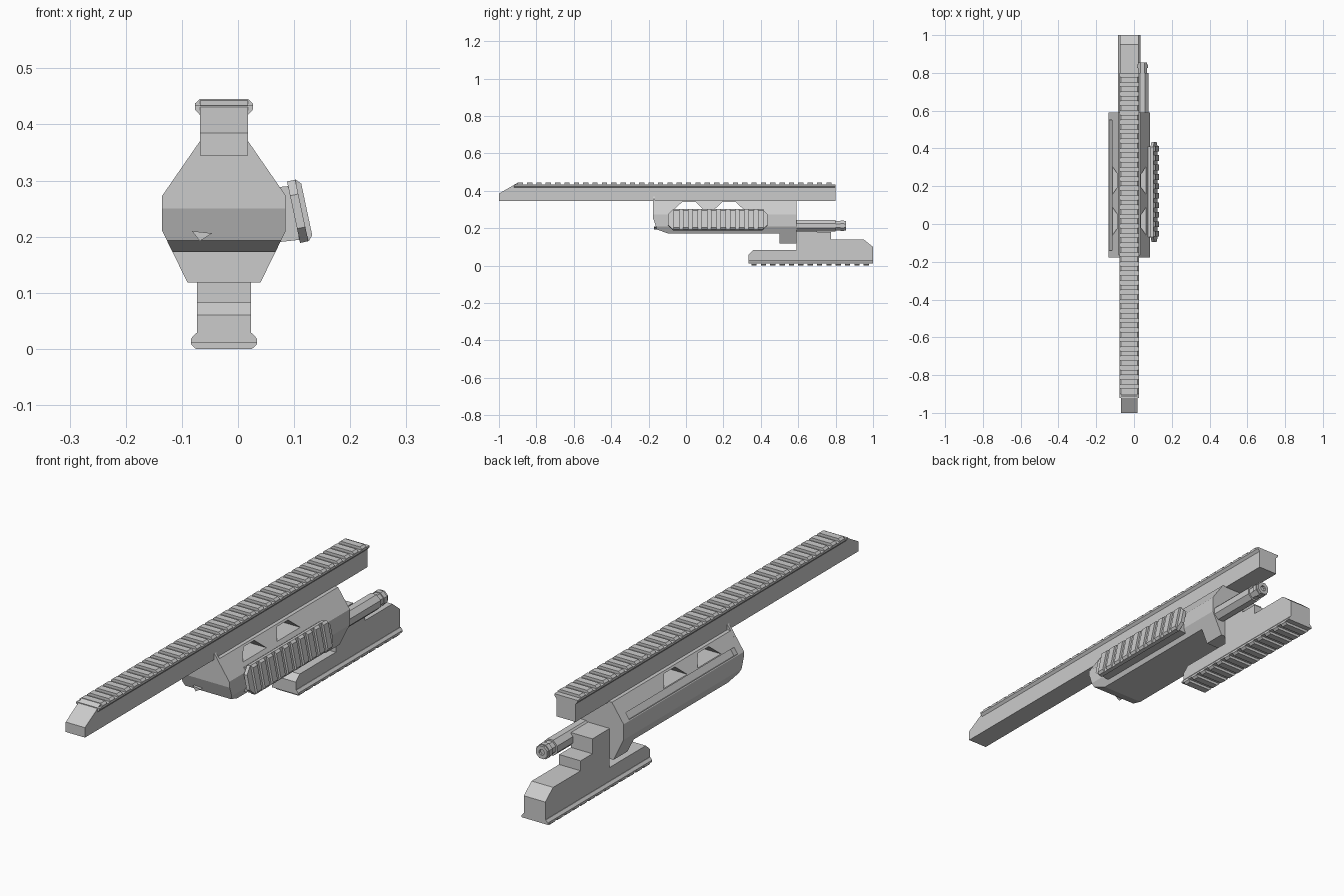
import bpy, bmesh, math
from mathutils import Matrix, Vector

if "Cube" in bpy.data.objects:
    bpy.data.objects.remove(bpy.data.objects["Cube"])

CX = -0.025  # centre line of the rails and the housing


def frame(u, v, w, origin):
    m = Matrix((u, v, w)).transposed().to_4x4()
    m.translation = Vector(origin)
    return m


XZ = frame((1, 0, 0), (0, 0, 1), (0, 1, 0), (0, 0, 0))  # profile in xz, extrude along y
YZ = frame((0, 1, 0), (0, 0, 1), (1, 0, 0), (0, 0, 0))  # profile in yz, extrude along x


def add_prism(bm, pts, a, b, m):
    lo = [bm.verts.new(m @ Vector((p[0], p[1], a))) for p in pts]
    hi = [bm.verts.new(m @ Vector((p[0], p[1], b))) for p in pts]
    bm.faces.new(lo)
    bm.faces.new(hi[::-1])
    for i in range(len(pts)):
        j = (i + 1) % len(pts)
        bm.faces.new((lo[i], lo[j], hi[j], hi[i]))


def finish(name, bm):
    bmesh.ops.recalc_face_normals(bm, faces=bm.faces)
    me = bpy.data.meshes.new(name)
    bm.to_mesh(me)
    bm.free()
    ob = bpy.data.objects.new(name, me)
    bpy.context.collection.objects.link(ob)
    return ob


def prism(name, pts, a, b, m=XZ):
    bm = bmesh.new()
    add_prism(bm, pts, a, b, m)
    return finish(name, bm)


def sym(half, c=0.0):
    """Mirror a half profile given as (offset, height) about c."""
    return [(c - x, z) for x, z in half] + [(c + x, z) for x, z in reversed(half)]


def boolean(ob, cutter, op):
    mod = ob.modifiers.new(op.title(), 'BOOLEAN')
    mod.operation, mod.solver, mod.object = op, 'EXACT', cutter
    cutter.hide_render = True
    cutter.hide_set(True)


def toothed_flange(name, m, w, y0, y1, t0, count, pitch=0.05, tooth=0.028, base=True):
    """Accessory rail: a chamfered flange with a row of cross teeth."""
    n = w - 0.009
    bm = bmesh.new()
    if base:
        add_prism(bm, sym([(n, -0.028), (w, -0.018), (w, -0.011)]), y0, y1, m)
    for i in range(count):
        y = t0 + i * pitch
        add_prism(bm, sym([(w, -0.0115), (w, -0.008), (n, 0)]), y, y + tooth, m)
    return finish(name, bm)


# Top rail: beam with a sloped nose, flange and teeth
prism("top_rail_beam", [(-1, 0.345), (-1, 0.385), (-0.9, 0.443), (-0.88, 0.443), (-0.88, 0.434),
                        (0.8, 0.434), (0.8, 0.345)], CX - 0.043, CX + 0.043, YZ)
top = frame((1, 0, 0), (0, 0, 1), (0, 1, 0), (CX, 0, 0.445))
toothed_flange("top_rail_flange", top, 0.052, -0.92, 0.8, -0.9, 34)

# Bottom rail: stepped foot with flange and teeth underneath
prism("bottom_rail_foot", [(0.335, 0.012), (0.335, 0.06), (0.36, 0.083), (0.59, 0.083), (0.59, 0.18),
                           (0.775, 0.18), (0.775, 0.14), (0.95, 0.14), (1, 0.1), (1, 0.012)],
      CX - 0.048, CX + 0.048, YZ)
low = frame((-1, 0, 0), (0, 0, -1), (0, 1, 0), (CX, 0, 0.003 - 0.003))
toothed_flange("bottom_rail_flange", low, 0.059, 0.335, 1, 0.35, 13)

# Bracket joining the foot to the back of the housing
prism("rear_bracket", [(0.58, 0.13), (0.58, 0.24), (0.7, 0.24), (0.7, 0.15), (0.67, 0.13)],
      CX - 0.048, CX + 0.048, YZ)

# Housing: faceted section trimmed to its side outline
housing = prism("housing", sym([(0.065, 0.118), (0.11, 0.21), (0.11, 0.273), (0.058, 0.348)], CX),
                -0.2, 0.59)
outline = prism("housing_outline_cutter",
                [(-0.175, 0.4), (0.7, 0.4), (0.7, 0.1), (0.5, 0.1), (0.5, 0.173),
                 (-0.1, 0.173), (-0.155, 0.193), (-0.175, 0.25)], -0.3, 0.3, YZ)
boolean(housing, outline, 'INTERSECT')

# Two trapezoid windows through the housing
for i, y in enumerate((0.015, 0.23)):
    win = prism(f"window_cutter_{i}", [(y - 0.075, 0.303), (y - 0.035, 0.341),
                                       (y + 0.035, 0.341), (y + 0.075, 0.303)], -0.3, 0.3, YZ)
    boolean(housing, win, 'DIFFERENCE')

# Long groove on the left slope
slot = prism("groove_cutter", [(-0.145, 0.285), (-0.115, 0.265), (-0.1, 0.288), (-0.13, 0.309)], -0.14, 0.55)
boolean(housing, slot, 'DIFFERENCE')

# Front plate rising beside the rail, with a small nub below
prism("front_plate", sym([(0.11, 0.25), (0.11, 0.273), (0.043, 0.37)], CX), -0.177, -0.165)
prism("front_nub", [(-0.082, 0.21), (-0.046, 0.206), (-0.068, 0.192)], -0.172, -0.14)

# Side rail: tilted plate with clipped corners and ribs, on a pad
nrm = Vector((0.978, 0, 0.208))
across = Vector((0.208, 0, -0.978))
face = Vector((0.1225, 0, 0.2485))
plate = frame((0, 1, 0), across, nrm, face)
prism("side_rail_plate", [(-0.095, -0.03), (-0.068, -0.056), (0.408, -0.056), (0.435, -0.03),
                          (0.435, 0.03), (0.408, 0.056), (-0.068, 0.056), (-0.095, 0.03)],
      -0.024, -0.009, plate)
toothed_flange("side_rail_ribs", frame(across, nrm, (0, 1, 0), face), 0.056,
               0, 0, -0.066, 10, tooth=0.03, base=False)
prism("side_rail_pad", [(0.07, 0.288), (0.09, 0.29), (0.1, 0.282), (0.116, 0.195), (0.07, 0.19)],
      -0.07, 0.41)

# Octagonal rod at the back, stepped at its tip with a bore
def ring(r):
    return [(0.045 + r * math.cos(math.radians(22.5 + 45 * k)),
             0.213 + r * math.sin(math.radians(22.5 + 45 * k))) for k in range(8)]


prism("rod", ring(0.034), 0.56, 0.8)
tip = prism("rod_tip", ring(0.027), 0.79, 0.855)
boolean(tip, prism("rod_bore_cutter", ring(0.012), 0.82, 0.9), 'DIFFERENCE')
prism("rod_collar", ring(0.031), 0.825, 0.845)
